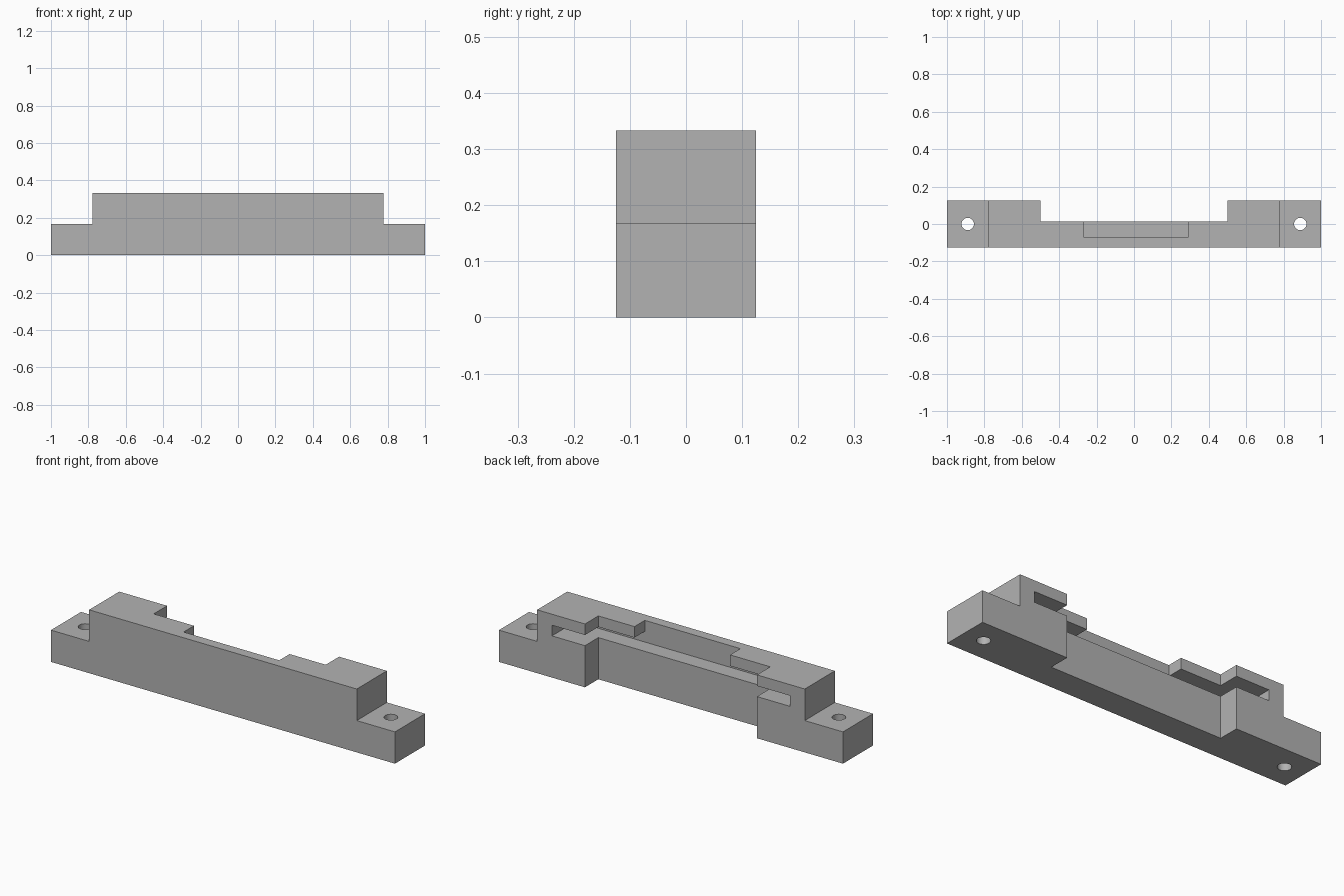
import bpy
import bmesh
from math import radians
from mathutils import Matrix, Vector

if "Cube" in bpy.data.objects:
    bpy.data.objects.remove(bpy.data.objects["Cube"], do_unlink=True)

# Main dimensions
HALF_LENGTH, HALF_DEPTH, HEIGHT = 1.0, 0.125, 0.333
STEP_X, STEP_Z = 0.778, 0.167
RECESS_X, RECESS_Y = 0.5, 0.014
SLOT_X, SLOT_Y = 0.692, -0.072
SLOT_LOW, SLOT_HIGH = 0.219, 0.275
HOLE_X, HOLE_RADIUS = 0.889, 0.033

grey = bpy.data.materials.new("plain_grey")
grey.use_nodes = True
colour = (0.45, 0.45, 0.45, 1)
grey.diffuse_color = colour
grey.node_tree.nodes["Principled BSDF"].inputs["Base Color"].default_value = colour


def make_object(name, bm):
    bmesh.ops.recalc_face_normals(bm, faces=bm.faces)
    mesh = bpy.data.meshes.new(name)
    bm.to_mesh(mesh)
    bm.free()
    obj = bpy.data.objects.new(name, mesh)
    bpy.context.collection.objects.link(obj)
    return obj


def box(name, low, high):
    bm = bmesh.new()
    low, high = Vector(low), Vector(high)
    place = Matrix.Translation((low + high) / 2) @ Matrix.Diagonal((*(high - low), 1))
    bmesh.ops.create_cube(bm, size=1, matrix=place)
    return make_object(name, bm)


def cylinder(name, x):
    bm = bmesh.new()
    bmesh.ops.create_cone(bm, cap_ends=True, segments=32, radius1=HOLE_RADIUS,
                          radius2=HOLE_RADIUS, depth=1, matrix=Matrix.Translation((x, 0, 0)))
    return make_object(name, bm)


# Stepped body: front profile extruded along the depth
right_half = [(HALF_LENGTH, 0), (HALF_LENGTH, STEP_Z), (STEP_X, STEP_Z), (STEP_X, HEIGHT)]
outline = right_half + [(-x, z) for x, z in reversed(right_half)]
bm = bmesh.new()
face = bm.faces.new([bm.verts.new((x, -HALF_DEPTH, z)) for x, z in outline])
extruded = bmesh.ops.extrude_face_region(bm, geom=[face])["geom"]
bmesh.ops.translate(bm, vec=(0, 2 * HALF_DEPTH, 0),
                    verts=[v for v in extruded if isinstance(v, bmesh.types.BMVert)])
body = make_object("mounting_bracket", bm)
body.data.materials.append(grey)

# Rear recess, horizontal slot, top notch and mounting holes
cutters = [
    box("recess_cutter", (-RECESS_X, RECESS_Y, -0.5), (RECESS_X, 0.5, 1)),
    box("slot_cutter", (-SLOT_X, SLOT_Y, SLOT_LOW), (SLOT_X, 0.5, SLOT_HIGH)),
    box("notch_cutter", (-0.266, SLOT_Y, 0.25), (0.29, 0.1, 1)),
    cylinder("left_hole_cutter", HOLE_X),
    cylinder("right_hole_cutter", -HOLE_X),
]
bpy.context.view_layer.objects.active = body
for cutter in cutters:
    cutter.hide_render = True
    cut = body.modifiers.new(cutter.name, "BOOLEAN")
    cut.operation = "DIFFERENCE"
    cut.solver = "EXACT"
    cut.object = cutter
    bpy.ops.object.modifier_apply(modifier=cut.name)
    bpy.data.objects.remove(cutter, do_unlink=True)

# Smooth hole walls with sharp edges elsewhere
bpy.ops.object.select_all(action="DESELECT")
body.select_set(True)
bpy.ops.object.shade_smooth_by_angle(angle=radians(30))
